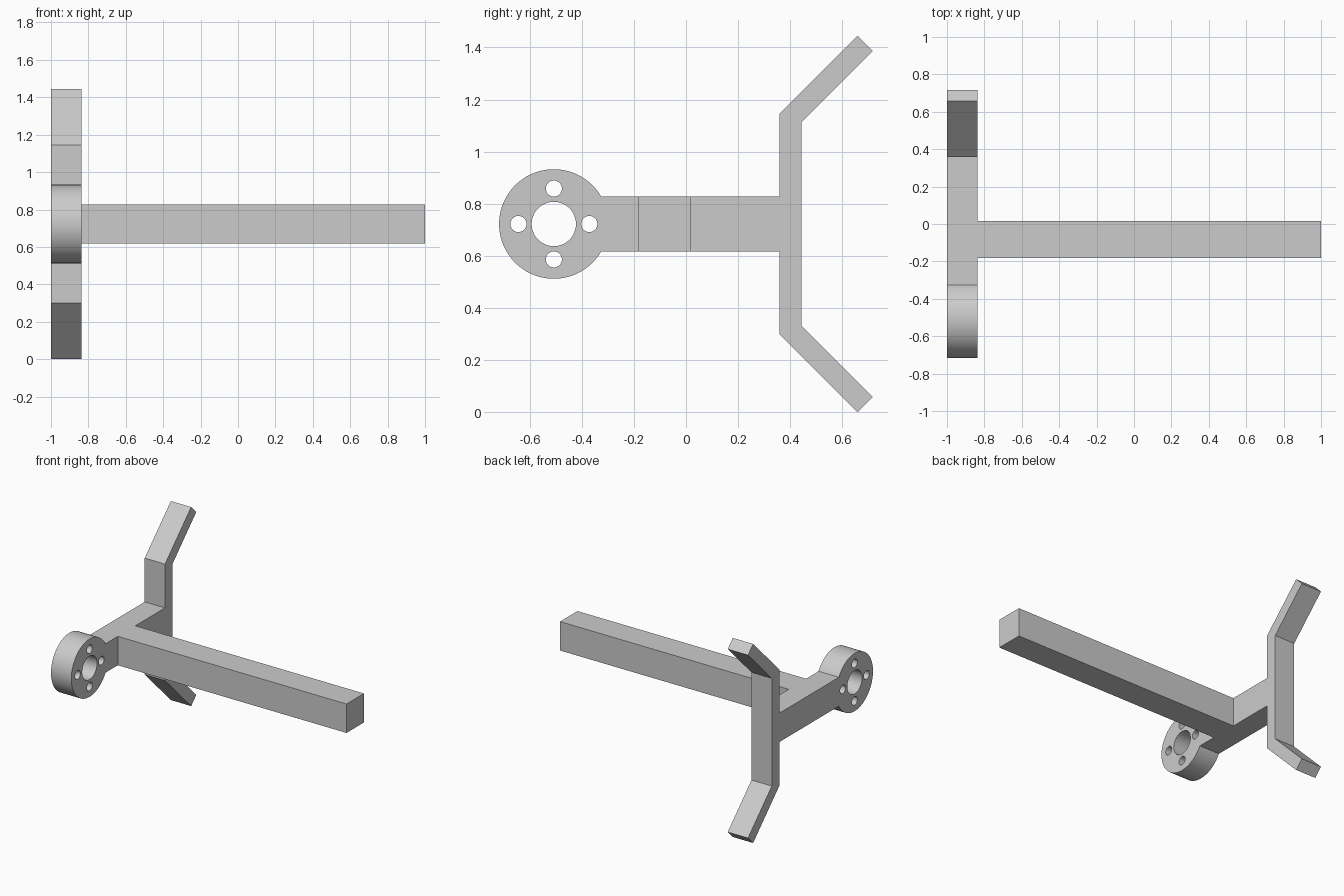
import bpy, bmesh
from math import asin, cos, sin, pi, radians

cube = bpy.data.objects.get("Cube")
if cube:
    bpy.data.objects.remove(cube, do_unlink=True)

grey = bpy.data.materials.new("plain grey")
grey.use_nodes = True
colour = (0.6, 0.6, 0.6, 1)
grey.diffuse_color = colour
grey.node_tree.nodes["Principled BSDF"].inputs["Base Color"].default_value = colour

MID_Z = 0.7225               # height of the mirror plane
X_MIN, X_PLATE, X_MAX = -1.0, -0.837, 1.0
HUB_Y, HUB_R = -0.507, 0.21
ARM_HALF = 0.105             # half height of arm and bar


def arc(cy, cz, r, start, end, n):
    """Points along an arc, both ends included."""
    return [(cy + r * cos(start + (end - start) * i / n),
             cz + r * sin(start + (end - start) * i / n)) for i in range(n + 1)]


def add_loop(curve, points):
    spline = curve.splines.new('POLY')
    spline.points.add(len(points) - 1)
    for p, (a, b) in zip(spline.points, points):
        p.co = (a, b, 0, 1)
    spline.use_cyclic_u = True


# Plate outline: round hub, arm and crosspiece with bent ends
upper = [(0.358, ARM_HALF), (0.358, 0.423), (0.658, MID_Z),
         (0.717, 0.664), (0.444, 0.391)]
lower = [(y, -z) for y, z in reversed(upper)]
neck = asin(ARM_HALF / HUB_R)
hub = arc(HUB_Y, 0, HUB_R, neck, 2 * pi - neck, 96)

curve = bpy.data.curves.new("hub_and_fork_plate", 'CURVE')
curve.dimensions = '2D'
curve.fill_mode = 'BOTH'
curve.extrude = (X_PLATE - X_MIN) / 2
add_loop(curve, hub + lower[::-1] + upper[::-1])

# Centre bore and four bolt holes
add_loop(curve, arc(HUB_Y, 0, 0.085, 0, 2 * pi, 64)[:-1])
for i in range(4):
    a = i * pi / 2
    add_loop(curve, arc(HUB_Y + 0.136 * cos(a), 0.136 * sin(a), 0.031, 0, 2 * pi, 32)[:-1])

plate = bpy.data.objects.new("hub_and_fork_plate", curve)
bpy.context.collection.objects.link(plate)
plate.rotation_euler = (radians(90), 0, radians(90))
plate.location = ((X_MIN + X_PLATE) / 2, 0, MID_Z)
bpy.ops.object.select_all(action='DESELECT')
plate.select_set(True)
bpy.context.view_layer.objects.active = plate
bpy.ops.object.convert(target='MESH')
plate = bpy.context.object

# Weld the caps to the walls
bm = bmesh.new()
bm.from_mesh(plate.data)
bmesh.ops.remove_doubles(bm, verts=bm.verts, dist=0.0005)
bmesh.ops.recalc_face_normals(bm, faces=bm.faces)
bm.to_mesh(plate.data)
bm.free()
plate.data.materials.clear()
plate.data.materials.append(grey)
bpy.ops.object.shade_smooth_by_angle(angle=radians(30))

# Long side bar
bpy.ops.mesh.primitive_cube_add(
    size=1, location=((X_PLATE + X_MAX) / 2, -0.083, MID_Z))
bar = bpy.context.object
bar.name = "side_bar"
bar.scale = (X_MAX - X_PLATE, 0.2, 2 * ARM_HALF)
bar.data.materials.append(grey)
